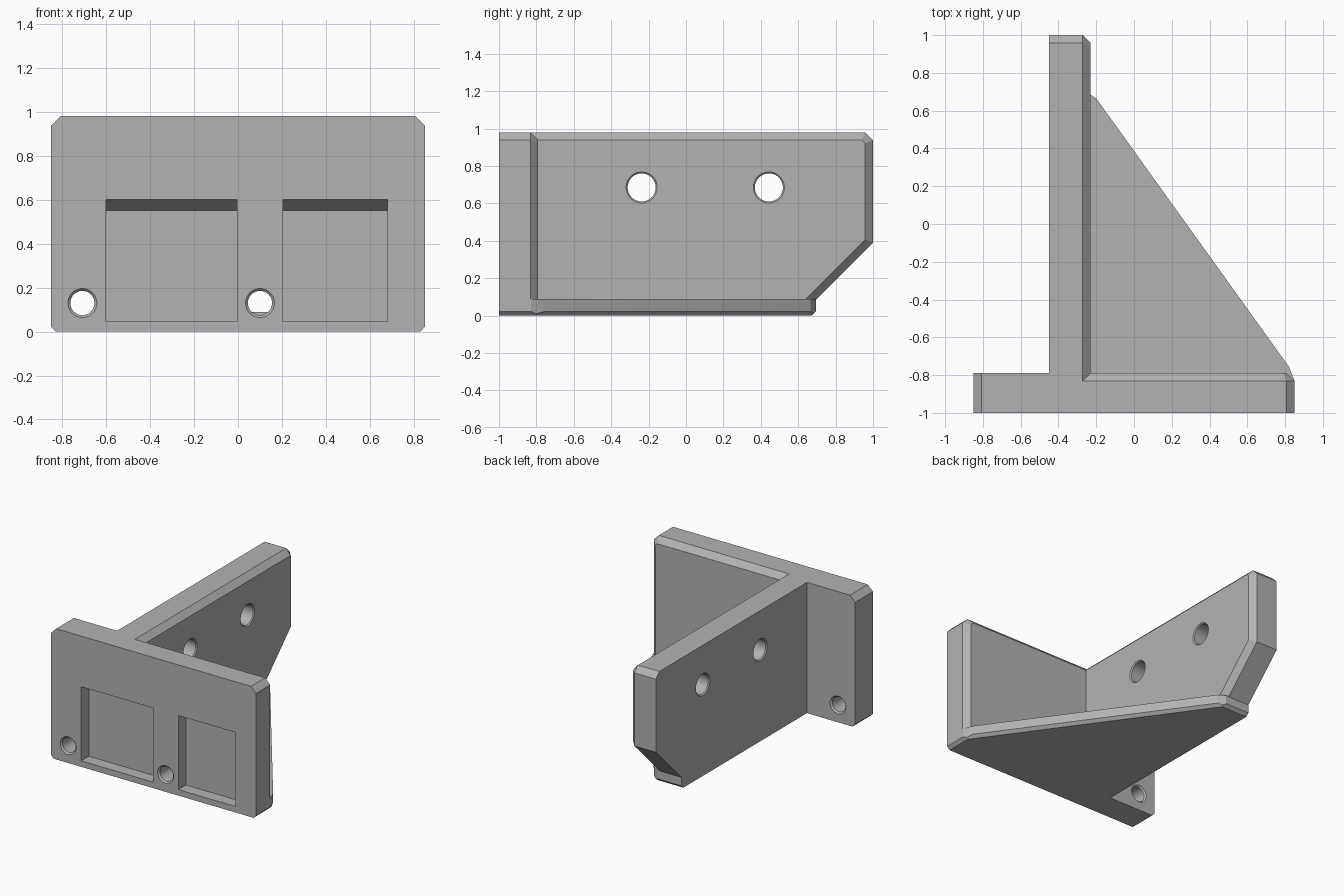
import bpy
import bmesh
from math import pi
from mathutils import Matrix, Vector

cube = bpy.data.objects.get("Cube")
if cube:
    bpy.data.objects.remove(cube, do_unlink=True)

grey = bpy.data.materials.new("mid grey")
grey.use_nodes = True
grey.diffuse_color = (0.45, 0.45, 0.45, 1)
grey.node_tree.nodes["Principled BSDF"].inputs["Base Color"].default_value = grey.diffuse_color


def finish(name, bm):
    bmesh.ops.recalc_face_normals(bm, faces=bm.faces[:])
    mesh = bpy.data.meshes.new(name)
    bm.to_mesh(mesh)
    bm.free()
    mesh.materials.append(grey)
    obj = bpy.data.objects.new(name, mesh)
    bpy.context.collection.objects.link(obj)
    return obj


def block(name, low, high, cuts=()):
    """Box between two corners, trimmed by (point, outward normal) planes."""
    low, high = Vector(low), Vector(high)
    bm = bmesh.new()
    bmesh.ops.create_cube(bm, size=1)
    for v in bm.verts:
        v.co = (low + high) / 2 + v.co * (high - low)
    for point, normal in cuts:
        geom = bm.verts[:] + bm.edges[:] + bm.faces[:]
        cut = bmesh.ops.bisect_plane(bm, geom=geom, plane_co=point, plane_no=normal,
                                     clear_outer=True)["geom_cut"]
        edges = [e for e in cut if isinstance(e, bmesh.types.BMEdge)]
        bmesh.ops.contextual_create(bm, geom=edges)
    return finish(name, bm)


def bore(name, start, length, radius, rim, turn):
    """Cutter for a round hole, flared at both mouths; runs along local z."""
    over = 0.002
    flare = rim - radius
    profile = [(-over, rim + over), (flare, radius),
               (length - flare, radius), (length + over, rim + over)]
    bm = bmesh.new()
    rings = []
    for z, r in profile:
        ring = bmesh.ops.create_circle(bm, segments=48, radius=r,
                                       matrix=Matrix.Translation((0, 0, z)))["verts"]
        rings.append(ring)
    for a, b in zip(rings, rings[1:]):
        for i in range(len(a)):
            j = (i + 1) % len(a)
            bm.faces.new((a[i], a[j], b[j], b[i]))
    bm.faces.new(rings[0])
    bm.faces.new(rings[-1])
    bm.transform(Matrix.Translation(start) @ turn)
    return finish(name, bm)


# Overall sizes
W, H, FRONT, PLATE_BACK = 0.85, 0.98, -1, -0.79
WALL_L, WALL_R = -0.45, -0.23
BASE_TOP, C, LIP = 0.088, 0.042, 0.022

# Front plate, with softened rear edges on the gusset side
plate = block("front_plate", (WALL_L, FRONT, 0), (W, PLATE_BACK, H), [
    ((W, 0, H - C), (1, 0, 1)),
    ((W, 0, LIP), (1, 0, -1)),
    ((0, PLATE_BACK - C, H), (0, 1, 1)),
    ((W, PLATE_BACK - C, 0), (1, 1, 0)),
    ((W, PLATE_BACK - C, H - C), (0.707, 1, 0.707)),
])

# Plain wing on the other side of the wall
wing = block("plate_wing", (-W, FRONT, 0), (WALL_L + 0.1, PLATE_BACK, H), [
    ((-W, 0, H - C), (-1, 0, 1)),
    ((-W, 0, LIP), (-1, 0, -1)),
])

# Upright wall running to the back, with a slanted lower rear corner
wall = block("side_wall", (WALL_L, FRONT, 0), (WALL_R, 1, H), [
    ((0, 1, 0.39), (0, 1, -1)),
    ((0, 1, H - C), (0, 1, 1)),
    ((WALL_R - C, 0, H), (1, 0, 1)),
    ((WALL_R - C, 1, 0), (1, 1, 0)),
    ((WALL_R - C, 1, 0.39), (1, 0.707, -0.707)),
    ((WALL_R - C, 1, H - C), (1, 0.707, 0.707)),
])

# Triangular base gusset with chamfered underside
BASE_BACK = 0.695
base = block("base_gusset", (WALL_L, FRONT, 0), (W, BASE_BACK, BASE_TOP), [
    ((0.82, -0.755, 0), (1.42, 1.02, 0)),
    ((W, -0.83, 0), (0.075, 0.03, 0)),
    ((-0.2, 0.665, 0), (0.6, 1, 0)),
    ((W, 0, LIP), (1, 0, -1)),
    ((0, BASE_BACK, LIP), (0, 1, -1)),
    ((0.82, -0.755, LIP), (0.812, 0.583, -1)),
])

# Recess cutters with sloping ceilings, then hole cutters
cutters = []
for i, (x0, x1) in enumerate([(-0.6, -0.005), (0.205, 0.68)]):
    cutters.append(block(f"recess_cutter_{i}", (x0, FRONT - 0.05, 0.045), (x1, FRONT + 0.09, 0.7),
                         [((0, FRONT, 0.6), (0, 0.05, 0.09))]))
along_y = Matrix.Rotation(-pi / 2, 4, "X")
along_x = Matrix.Rotation(pi / 2, 4, "Y")
for i, x in enumerate([-0.708, 0.1]):
    cutters.append(bore(f"plate_hole_cutter_{i}", (x, FRONT, 0.13),
                        PLATE_BACK - FRONT, 0.055, 0.066, along_y))
for i, y in enumerate([-0.237, 0.443]):
    cutters.append(bore(f"wall_hole_cutter_{i}", (WALL_L, y, 0.685),
                        WALL_R - WALL_L, 0.075, 0.083, along_x))

# Join everything into one solid bracket
bracket = plate
bracket.name = "corner_bracket"
steps = [(o, "UNION") for o in (wing, wall, base)] + [(o, "DIFFERENCE") for o in cutters]
for obj, operation in steps:
    mod = bracket.modifiers.new(obj.name, "BOOLEAN")
    mod.object = obj
    mod.operation = operation
    mod.solver = "EXACT"
bpy.context.view_layer.update()
solid = bpy.data.meshes.new_from_object(
    bracket.evaluated_get(bpy.context.evaluated_depsgraph_get()))
bracket.modifiers.clear()
bracket.data = solid
solid.materials.clear()
solid.materials.append(grey)
for poly in solid.polygons:
    poly.material_index = 0
for obj, _ in steps:
    bpy.data.objects.remove(obj, do_unlink=True)

# Smooth the bores, keep all chamfers crisp
bpy.ops.object.select_all(action="DESELECT")
bracket.select_set(True)
bpy.context.view_layer.objects.active = bracket
bpy.ops.object.shade_smooth_by_angle(angle=pi / 9)
